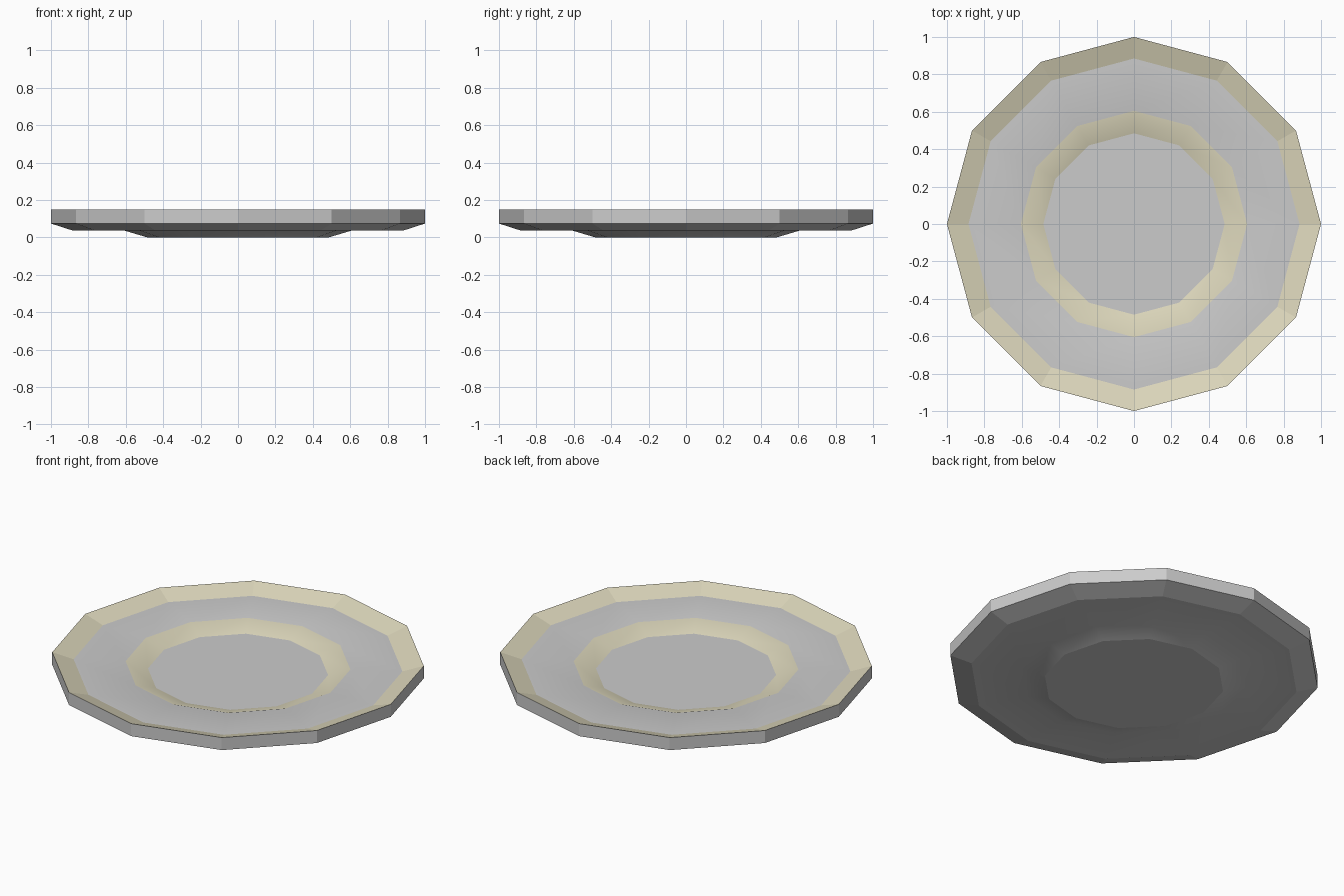
import bpy, bmesh, math

if "Cube" in bpy.data.objects:
    bpy.data.objects.remove(bpy.data.objects["Cube"])

SIDES = 12
# Closed cross-section (radius, height): underside, rim wall, then upper side
PROFILE = [(0.485, 0.0), (0.61, 0.037), (0.885, 0.037), (1.0, 0.074),
           (1.0, 0.148), (0.885, 0.111), (0.605, 0.111), (0.485, 0.073)]
COLOURED = {4, 6}      # upper rim band and upper well band
SMOOTH = {0, 1, 5, 6}  # softly shaded well bands and flats


def material(name, colour):
    mat = bpy.data.materials.new(name)
    mat.diffuse_color = (*colour, 1.0)
    mat.use_nodes = True
    mat.node_tree.nodes["Principled BSDF"].inputs["Base Color"].default_value = mat.diffuse_color
    return mat


mesh = bpy.data.meshes.new("plate")
mesh.materials.append(material("plain_grey", (0.6, 0.6, 0.6)))
mesh.materials.append(material("band_cream", (0.72, 0.68, 0.5)))

bm = bmesh.new()
rings = [[bm.verts.new((r * math.cos(i * math.tau / SIDES),
                        r * math.sin(i * math.tau / SIDES), z))
          for i in range(SIDES)] for r, z in PROFILE]

# Bands between successive rings
for k in range(len(rings) - 1):
    a, b = rings[k], rings[k + 1]
    for i in range(SIDES):
        j = (i + 1) % SIDES
        face = bm.faces.new((a[i], a[j], b[j], b[i]))
        face.material_index = int(k in COLOURED)
        face.smooth = k in SMOOTH

# Foot and well floor
bm.faces.new(rings[0][::-1])
bm.faces.new(rings[-1])
bmesh.ops.recalc_face_normals(bm, faces=bm.faces)
bm.to_mesh(mesh)
bm.free()

plate = bpy.data.objects.new("plate", mesh)
bpy.context.collection.objects.link(plate)
